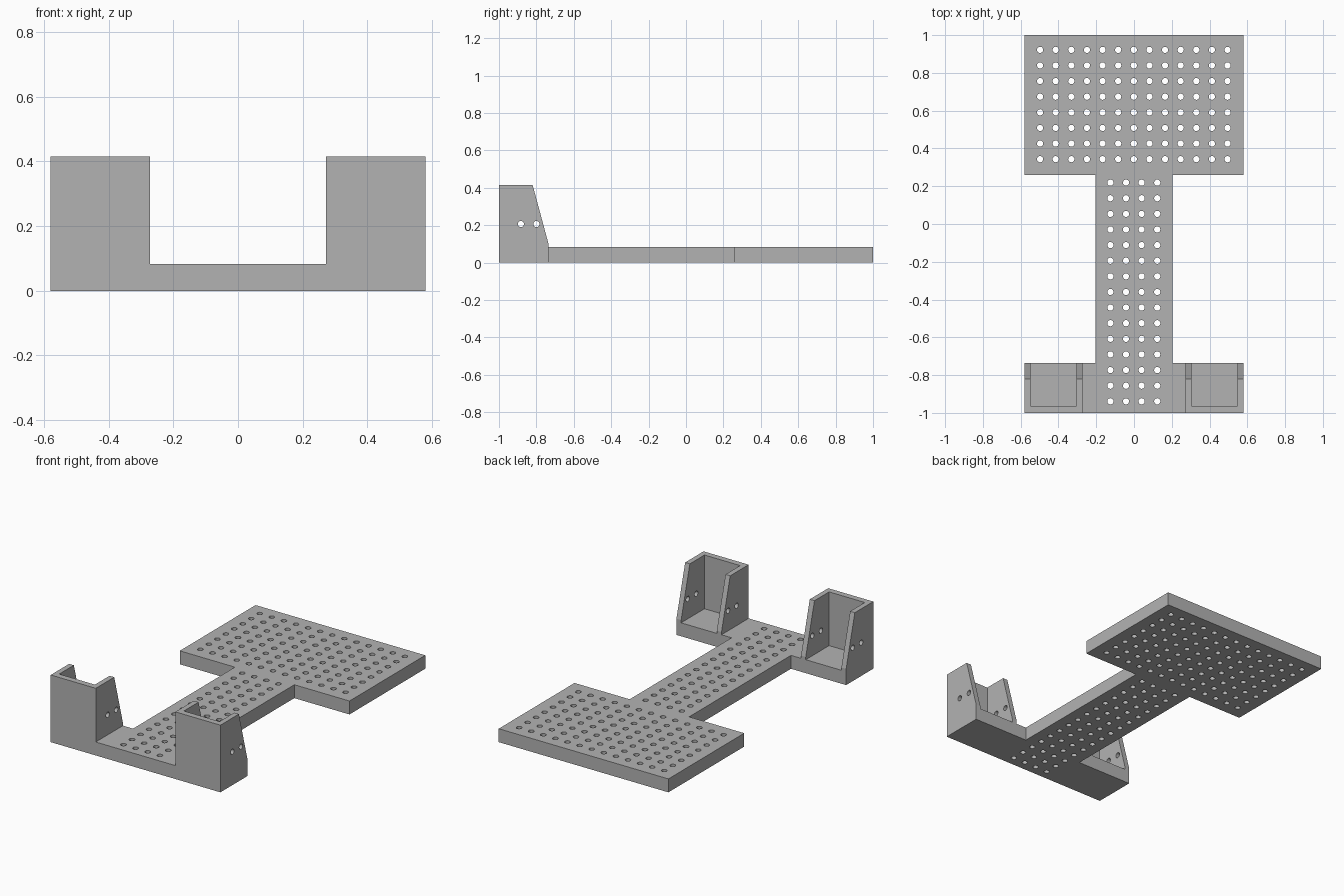
import bpy, bmesh
from math import pi, radians
from mathutils import Matrix, Vector

cube = bpy.data.objects.get("Cube")
if cube:
    bpy.data.objects.remove(cube, do_unlink=True)

W, NECK, T, H = 0.58, 0.203, 0.083, 0.415      # half widths, plate thickness, bracket height
FRONT, LEDGE, REAR = -1.0, -0.735, 0.26        # main y stations
PITCH, R = 0.0827, 0.0165                      # hole spacing and radius
INNER = 0.272                                  # inner face of a bracket
WALL = 0.032

grey = bpy.data.materials.new("grey plastic")
grey.use_nodes = True
grey.diffuse_color = (0.45, 0.45, 0.45, 1)
grey.node_tree.nodes["Principled BSDF"].inputs["Base Color"].default_value = (0.45, 0.45, 0.45, 1)


def make_object(name, bm):
    bmesh.ops.recalc_face_normals(bm, faces=bm.faces)
    mesh = bpy.data.meshes.new(name)
    bm.to_mesh(mesh)
    bm.free()
    mesh.materials.append(grey)
    obj = bpy.data.objects.new(name, mesh)
    bpy.context.collection.objects.link(obj)
    return obj


def prism(bm, points, offset):
    """Extrude a closed outline along an offset."""
    face = bm.faces.new([bm.verts.new(p) for p in points])
    extruded = bmesh.ops.extrude_face_region(bm, geom=[face])["geom"]
    verts = [v for v in extruded if isinstance(v, bmesh.types.BMVert)]
    bmesh.ops.translate(bm, verts=verts, vec=Vector(offset))


def peg(bm, centre, length, axis="Z"):
    turn = Matrix.Rotation(pi / 2, 4, "Y") if axis == "X" else Matrix()
    bmesh.ops.create_cone(bm, cap_ends=True, segments=20, radius1=R, radius2=R,
                          depth=length, matrix=Matrix.Translation(centre) @ turn)


def combine(target, bm, operation):
    """Apply an exact boolean and discard the tool."""
    tool = make_object("tool", bm)
    tool.hide_render = True
    mod = target.modifiers.new("combine", "BOOLEAN")
    mod.operation, mod.solver, mod.object = operation, "EXACT", tool
    depsgraph = bpy.context.evaluated_depsgraph_get()
    result = bpy.data.meshes.new_from_object(target.evaluated_get(depsgraph))
    target.modifiers.clear()
    target.data = result
    bpy.data.objects.remove(tool, do_unlink=True)


# Base plate: wide rear deck, narrow neck and front cross bar
half = [(W, FRONT), (W, LEDGE), (NECK, LEDGE), (NECK, REAR), (W, REAR), (W, 1)]
outline = half + [(-x, y) for x, y in reversed(half)]
bm = bmesh.new()
prism(bm, [(x, y, 0) for x, y in outline], (0, 0, T))
base = make_object("perforated_base", bm)

# Two sloped brackets on the front corners
side = [(FRONT, T), (FRONT, H), (-0.82, H), (LEDGE, 0.1), (LEDGE, T)]
bm = bmesh.new()
for s in (-1, 1):
    prism(bm, [(s * INNER, y, z) for y, z in side], (s * (W - INNER), 0, 0))
combine(base, bm, "UNION")

# Pockets open to the rear and the top
bm = bmesh.new()
for s in (-1, 1):
    a, b = s * (INNER + WALL), s * (W - WALL)
    prism(bm, [(a, -0.963, T), (b, -0.963, T), (b, -0.6, T), (a, -0.6, T)], (0, 0, 0.5))
combine(base, bm, "DIFFERENCE")

# Merge coplanar faces
bm = bmesh.new()
bm.from_mesh(base.data)
bmesh.ops.dissolve_limit(bm, angle_limit=radians(1), verts=bm.verts, edges=bm.edges)
bm.to_mesh(base.data)
bm.free()

# Hole grids in the deck and the neck
bm = bmesh.new()
for columns, rows, top in ((13, 8, 0.922), (4, 15, 0.219)):
    for i in range(columns):
        for j in range(rows):
            x = (i - (columns - 1) / 2) * PITCH - 0.001
            peg(bm, (x, top - j * PITCH, T / 2), 0.2)
combine(base, bm, "DIFFERENCE")

# Cross holes through the bracket walls
bm = bmesh.new()
for y in (-0.883, -0.8):
    peg(bm, (0, y, 0.206), 1.4, "X")
combine(base, bm, "DIFFERENCE")
